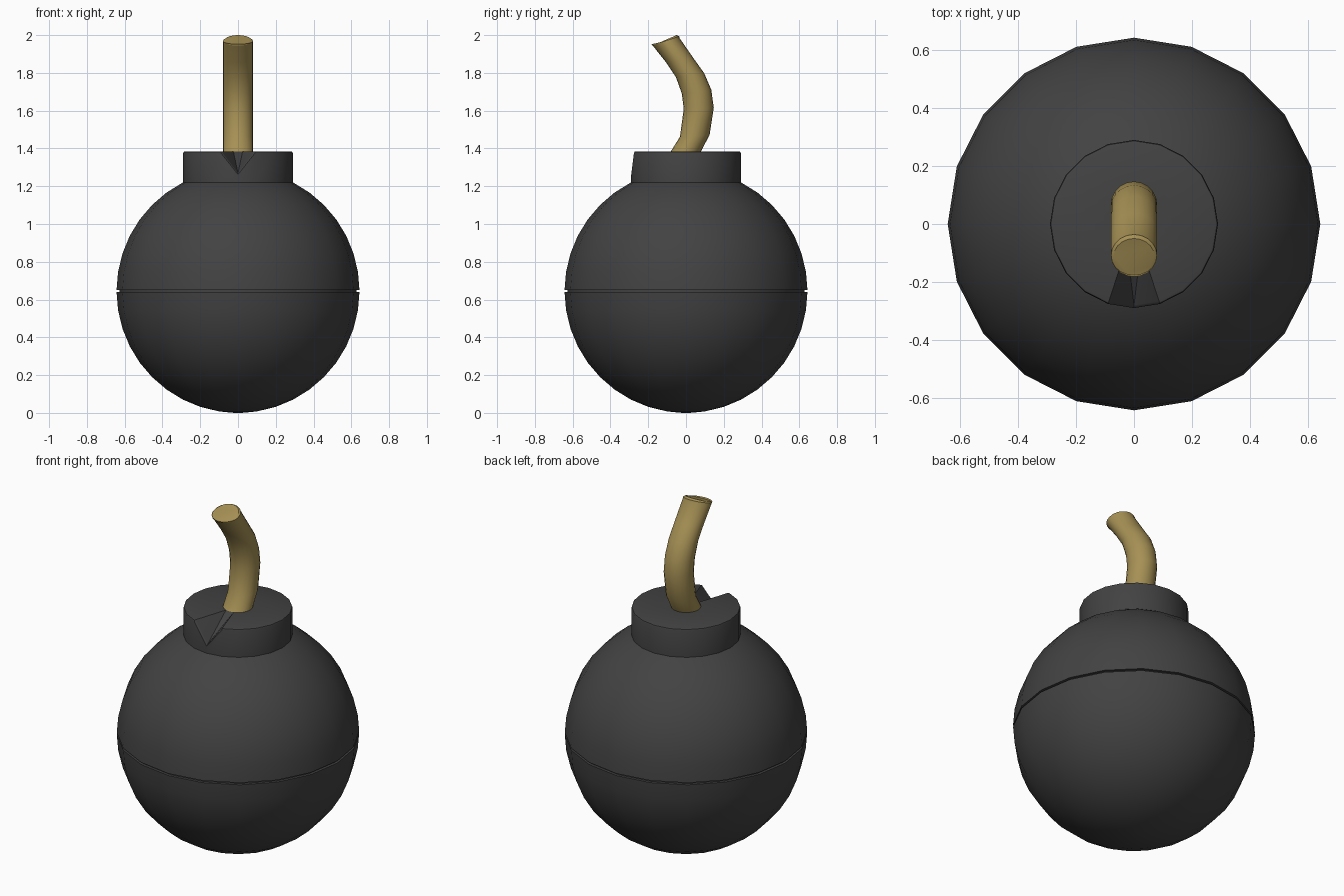
import bpy, bmesh
from math import sin, cos, pi, radians
from mathutils import Vector

if "Cube" in bpy.data.objects:
    bpy.data.objects.remove(bpy.data.objects["Cube"])

SIDES = 20


def material(name, rgb):
    mat = bpy.data.materials.new(name)
    mat.diffuse_color = (*rgb, 1)
    mat.use_nodes = True
    mat.node_tree.nodes["Principled BSDF"].inputs["Base Color"].default_value = mat.diffuse_color
    return mat


def ring(r, z):
    """Circle of points; index 0 faces the front (-y)."""
    return [Vector((r * sin(2 * pi * i / SIDES), -r * cos(2 * pi * i / SIDES), z))
            for i in range(SIDES)]


def tilted_ring(front, back, width):
    """Ellipse between a front and a back (y, z) point, width is its x radius."""
    mid = (Vector((0, *front)) + Vector((0, *back))) / 2
    half = Vector((0, *front)) - mid
    return [mid + half * cos(2 * pi * i / SIDES) + Vector((width * sin(2 * pi * i / SIDES), 0, 0))
            for i in range(SIDES)]


def loft(name, rings, mat, split=()):
    """Skin a stack of rings and close both ends; split holds index pairs to triangulate."""
    bm = bmesh.new()
    loops = [[bm.verts.new(p) for p in r] for r in rings]
    for a, b in zip(loops, loops[1:]):
        for i in range(SIDES):
            j = (i + 1) % SIDES
            quad = [a[i], a[j], b[j], b[i]]
            # Creases around the chipped front corner start at its low vertex
            if name in split and i == 0:
                bm.faces.new((quad[0], quad[1], quad[2]))
                bm.faces.new((quad[0], quad[2], quad[3]))
            elif name in split and j == 0:
                bm.faces.new((quad[1], quad[2], quad[3]))
                bm.faces.new((quad[1], quad[3], quad[0]))
            else:
                bm.faces.new(quad)
    bm.faces.new(loops[0])
    bm.faces.new(loops[-1])
    bmesh.ops.recalc_face_normals(bm, faces=bm.faces)
    me = bpy.data.meshes.new(name)
    bm.to_mesh(me)
    bm.free()
    me.materials.append(mat)
    ob = bpy.data.objects.new(name, me)
    bpy.context.collection.objects.link(ob)
    bpy.ops.object.select_all(action='DESELECT')
    ob.select_set(True)
    bpy.context.view_layer.objects.active = ob
    bpy.ops.object.shade_smooth_by_angle(angle=radians(30))
    return ob


iron = material("dark_iron", (0.055, 0.055, 0.055))
rope = material("tan_rope", (0.38, 0.28, 0.09))

# Round body with a thin seam groove at its equator
R, C, SEAM = 0.643, 0.645, 0.006
angles = [radians(a) for a in range(9, 90, 9)]
lower = [ring(0.02, 0)] + [ring(R * sin(a), C - C * cos(a)) for a in angles]
upper = [ring(R * sin(a), C + C * cos(a)) for a in reversed(angles)] + [ring(0.02, 2 * C)]
seam = [ring(R, C - SEAM), ring(R - 0.016, C - SEAM),
        ring(R - 0.016, C + SEAM), ring(R, C + SEAM)]
loft("body", lower + seam + upper, iron)

# Collar with its front top corner chipped down
collar = [ring(0.29, 1.215), ring(0.29, 1.375), ring(0.287, 1.382),
          ring(0.28, 1.385), ring(0.08, 1.385)]
for r, z in zip(collar[1:4], (1.262, 1.267, 1.27)):
    r[0].z = z
loft("collar", collar, iron, split=("collar",))

# Bent fuse, each section given by its front and back edge in (y, z)
sections = [
    ((-0.083, 1.38), (0.077, 1.38), 0.08),
    ((-0.032, 1.462), (0.125, 1.472), 0.08),
    ((-0.012, 1.61), (0.147, 1.615), 0.08),
    ((-0.022, 1.69), (0.134, 1.71), 0.08),
    ((-0.053, 1.777), (0.097, 1.797), 0.08),
    ((-0.105, 1.855), (0.038, 1.88), 0.08),
    ((-0.184, 1.95), (-0.036, 1.985), 0.08),
    ((-0.18, 1.944), (-0.036, 1.994), 0.079),
    ((-0.172, 1.947), (-0.05, 2.0), 0.07),
]
sections[6] = ((-0.182, 1.952), (-0.034, 1.984), 0.08)
loft("fuse", [tilted_ring(*s) for s in sections], rope)
